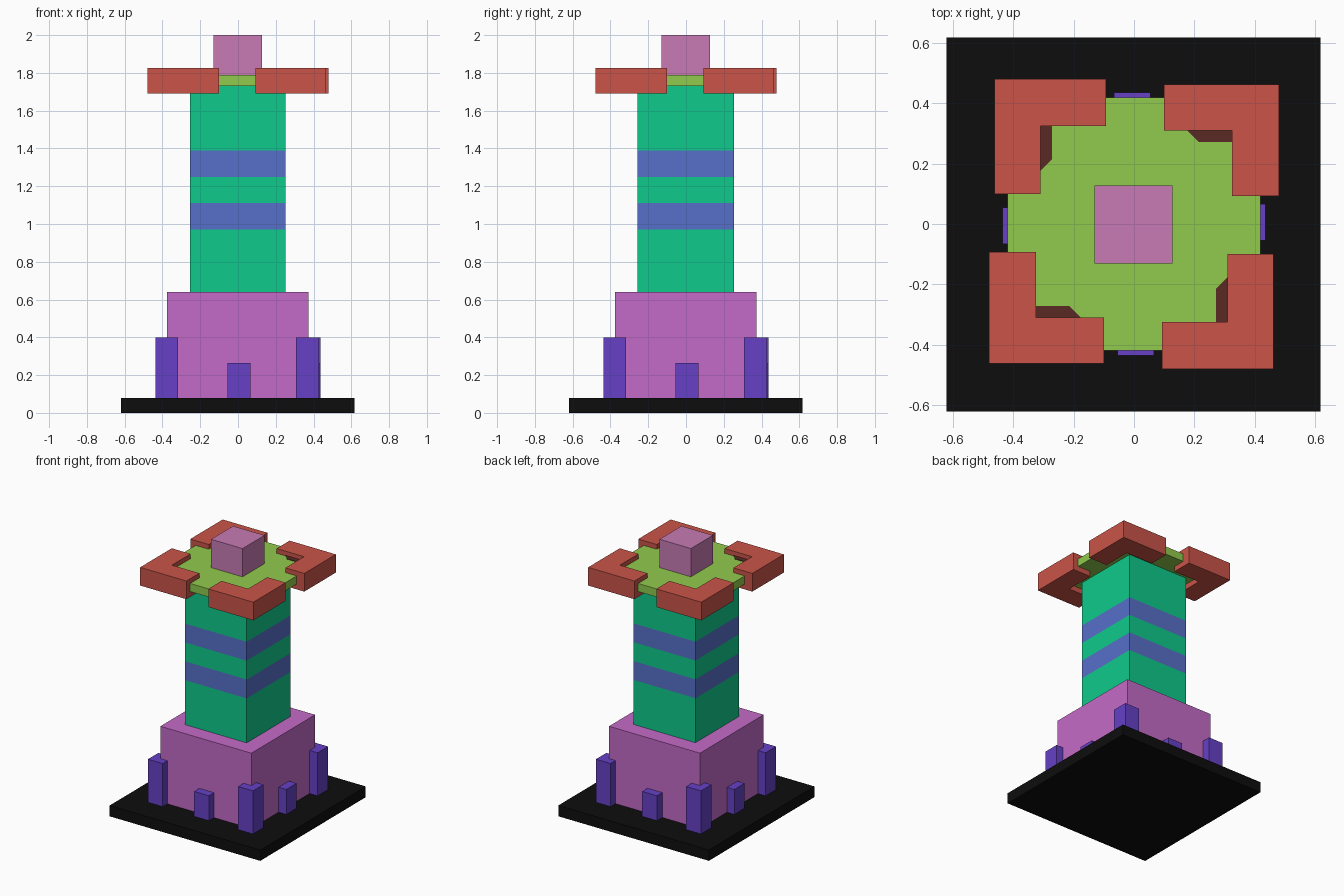
import bpy, bmesh
from mathutils import Matrix
from math import pi

if "Cube" in bpy.data.objects:
    bpy.data.objects.remove(bpy.data.objects["Cube"])


def material(name, hex_code):
    def lin(c):
        return c / 12.92 if c <= 0.04045 else ((c + 0.055) / 1.055) ** 2.4
    m = bpy.data.materials.new(name)
    rgb = [lin(int(hex_code[i:i + 2], 16) / 255) for i in (0, 2, 4)]
    m.diffuse_color = (*rgb, 1)
    m.use_nodes = True
    m.node_tree.nodes["Principled BSDF"].inputs["Base Color"].default_value = m.diffuse_color
    return m


BLACK = material("black", "0d0d0d")
PINK = material("orchid", "c46bc8")
VIOLET = material("violet", "6640c6")
GREEN = material("green", "0fca8b")
BLUE = material("blue", "5670ca")
LIME = material("lime", "91ca4d")
RED = material("red", "ca5448")
DARK = material("dark_red", "5a2a25")
ROSE = material("rose", "c87ab5")


def prism(name, outline, z0, z1, mat, quarter=0):
    """Extrude an outline from z0 to z1, turned by quarter turns about z."""
    bm = bmesh.new()
    face = bm.faces.new([bm.verts.new((x, y, z0)) for x, y in outline])
    ext = bmesh.ops.extrude_face_region(bm, geom=[face])
    top = [g for g in ext["geom"] if isinstance(g, bmesh.types.BMVert)]
    bmesh.ops.translate(bm, verts=top, vec=(0, 0, z1 - z0))
    bm.transform(Matrix.Rotation(quarter * pi / 2, 4, "Z"))
    bmesh.ops.recalc_face_normals(bm, faces=bm.faces)
    mesh = bpy.data.meshes.new(name)
    bm.to_mesh(mesh)
    bm.free()
    mesh.materials.append(mat)
    obj = bpy.data.objects.new(name, mesh)
    bpy.context.collection.objects.link(obj)
    return obj


def rect(x0, x1, y0, y1):
    return [(x0, y0), (x1, y0), (x1, y1), (x0, y1)]


# Base plate and pedestal
prism("base_plate", rect(-0.62, 0.617, -0.62, 0.617), 0, 0.08, BLACK)
prism("pedestal", rect(-0.375, 0.372, -0.375, 0.372), 0.08, 0.64, PINK)

# Shaft as stacked segments with flush blue bands
levels = [0.64, 0.97, 1.11, 1.25, 1.39, 1.73]
for i, (z0, z1) in enumerate(zip(levels, levels[1:])):
    name, mat = (("shaft_band", BLUE) if i % 2 else ("shaft_segment", GREEN))
    prism(name, rect(-0.255, 0.252, -0.258, 0.253), z0, z1, mat)

# Balcony floor, corners hidden inside the parapets
a, b = 0.418, 0.24
prism("balcony_floor", [(a, -b), (a, b), (b, a), (-b, a),
                        (-a, b), (-a, -b), (-b, -a), (b, -a)], 1.73, 1.79, LIME)

# Parts repeated on four sides
parapet = [(-0.48, -0.462), (-0.10, -0.462), (-0.10, -0.31),
           (-0.325, -0.31), (-0.325, -0.092), (-0.48, -0.092)]
ledge = [(-0.325, -0.31), (-0.175, -0.31), (-0.213, -0.272), (-0.325, -0.272)]
for q in range(4):
    prism("corner_post", rect(0.308, 0.43, -0.438, -0.317), 0.08, 0.40, VIOLET, q)
    prism("side_post", rect(-0.055, 0.066, -0.435, -0.315), 0.08, 0.265, VIOLET, q)
    prism("corner_parapet", parapet, 1.69, 1.825, RED, q)
    prism("parapet_ledge", ledge, 1.75, 1.794, DARK, q)

# Top block
prism("top_block", rect(-0.13, 0.128, -0.13, 0.128), 1.79, 2.0, ROSE)
